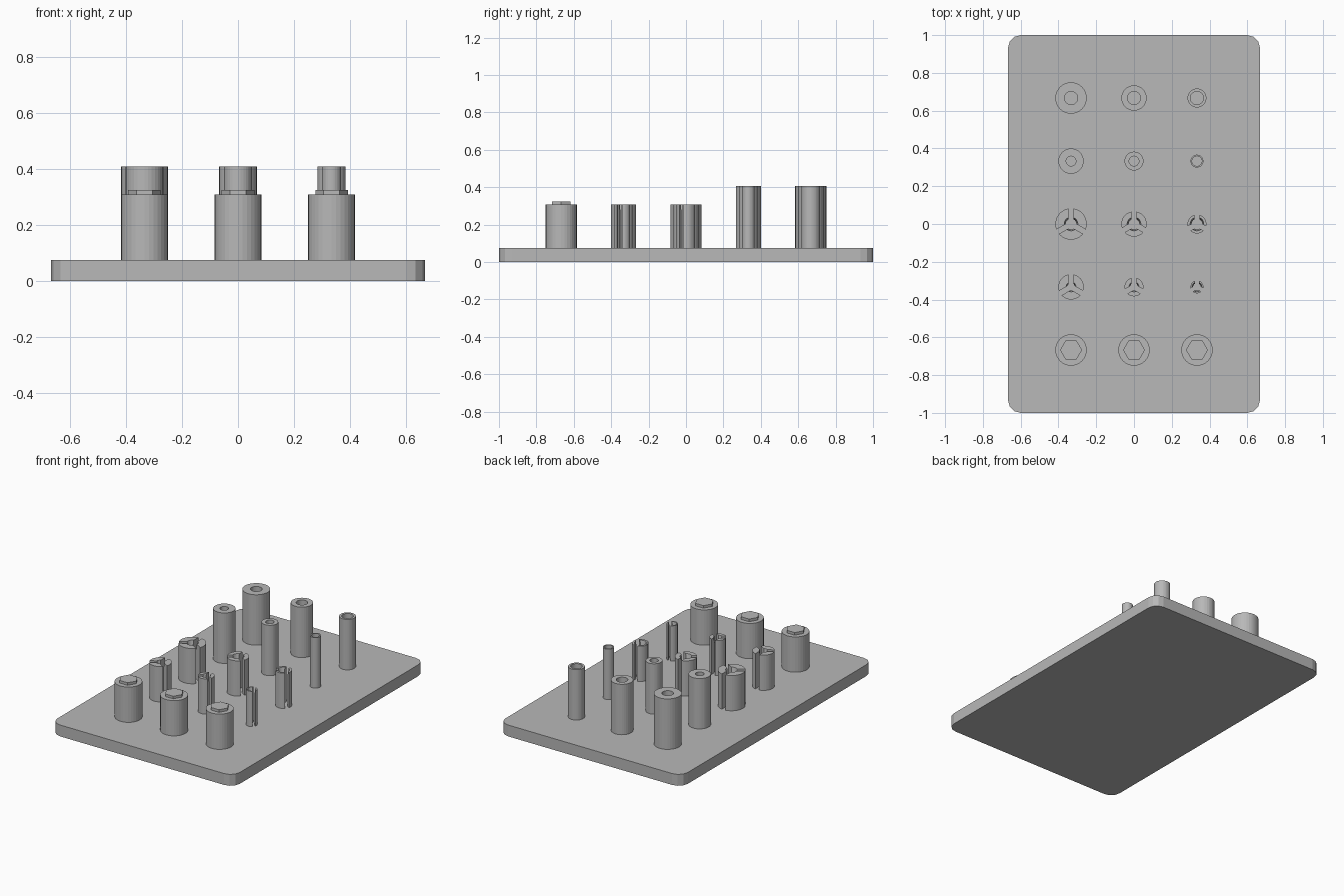
import bpy, bmesh, math
from math import cos, sin, asin, pi

if "Cube" in bpy.data.objects:
    bpy.data.objects.remove(bpy.data.objects["Cube"])

grey = bpy.data.materials.new("grey plastic")
grey.diffuse_color = (0.48, 0.48, 0.48, 1)
grey.use_nodes = True
grey.node_tree.nodes["Principled BSDF"].inputs["Base Color"].default_value = grey.diffuse_color

PLATE_TOP = 0.075
SINK = 0.005          # pegs sink slightly into the plate
COLUMNS = (-1/3, 0, 1/3)


def finish(name, bm):
    bmesh.ops.recalc_face_normals(bm, faces=bm.faces[:])
    mesh = bpy.data.meshes.new(name)
    bm.to_mesh(mesh)
    bm.free()
    mesh.materials.append(grey)
    obj = bpy.data.objects.new(name, mesh)
    bpy.context.collection.objects.link(obj)
    return obj


def prism(bm, outline, z0, z1):
    low = [bm.verts.new((x, y, z0)) for x, y in outline]
    high = [bm.verts.new((x, y, z1)) for x, y in outline]
    bm.faces.new(low[::-1])
    bm.faces.new(high)
    n = len(low)
    for i in range(n):
        j = (i + 1) % n
        bm.faces.new((low[i], low[j], high[j], high[i]))


def circle(cx, cy, r, n):
    return [(cx + r * cos(2*pi*i/n), cy + r * sin(2*pi*i/n)) for i in range(n)]


def sweep(bm, cx, cy, profile, start, end, steps, slot=0.0):
    """Sweep a closed (radius, z) profile around; a slot width leaves parallel-sided gaps."""
    closed = slot == 0
    rows = []
    for i in range(steps if closed else steps + 1):
        row = []
        for r, z in profile:
            gap = asin(min(0.9, slot / 2 / r))
            a = start + gap + (end - start - 2 * gap) * i / steps
            row.append(bm.verts.new((cx + r * cos(a), cy + r * sin(a), z)))
        rows.append(row)
    n = len(profile)
    for i in range(steps):
        a, b = rows[i], rows[(i + 1) % len(rows)]
        for k in range(n):
            m = (k + 1) % n
            bm.faces.new((a[k], a[m], b[m], b[k]))
    if not closed:
        bm.faces.new(rows[0])
        bm.faces.new(rows[-1][::-1])


# Base plate with rounded corners
bm = bmesh.new()
outline = []
R = 0.067
for k, (sx, sy) in enumerate(((1, 1), (-1, 1), (-1, -1), (1, -1))):
    for i in range(4):
        a = k * pi/2 + i * pi/6
        outline.append((sx * (2/3 - R) + R * cos(a), sy * (1 - R) + R * sin(a)))
prism(bm, outline, 0, PLATE_TOP)
finish("base_plate", bm)

# Tall hollow tubes, two rows
for row, (y, radii, hole) in enumerate(((0.667, (0.083, 0.067, 0.05), 0.035),
                                        (0.333, (0.067, 0.05, 0.034), 0.026))):
    for col, (x, r) in enumerate(zip(COLUMNS, radii)):
        bm = bmesh.new()
        z0, z1 = PLATE_TOP - SINK, 0.408
        sweep(bm, x, y, [(r, z0), (r, z1), (hole, z1), (hole, z0)], 0, 2*pi, 32)
        finish(f"tube_{row}_{col}", bm)

# Shorter sockets split by three slots, with a narrowing bore
for row, (y, radii, hole) in enumerate(((0.0, (0.083, 0.067, 0.05), 0.036),
                                        (-0.333, (0.067, 0.05, 0.034), 0.026))):
    for col, (x, r) in enumerate(zip(COLUMNS, radii)):
        bm = bmesh.new()
        z0, z1 = PLATE_TOP - SINK, 0.308
        slot = 0.027 if r > 0.04 else 0.02
        profile = [(r, z0), (r, z1), (hole, z1), (hole * 0.78, z1 - 0.04),
                   (hole * 0.78, z0)]
        for k in range(3):
            a = pi/2 + k * 2*pi/3
            sweep(bm, x, y, profile, a, a + 2*pi/3, 11, slot)
        finish(f"split_socket_{row}_{col}", bm)

# Solid posts topped with a thin hexagon
for col, x in enumerate(COLUMNS):
    bm = bmesh.new()
    prism(bm, circle(x, -0.667, 0.083, 32), PLATE_TOP - SINK, 0.308)
    finish(f"post_{col}", bm)
    bm = bmesh.new()
    prism(bm, circle(x, -0.667, 0.058, 6), 0.3, 0.325)
    finish(f"hex_cap_{col}", bm)
